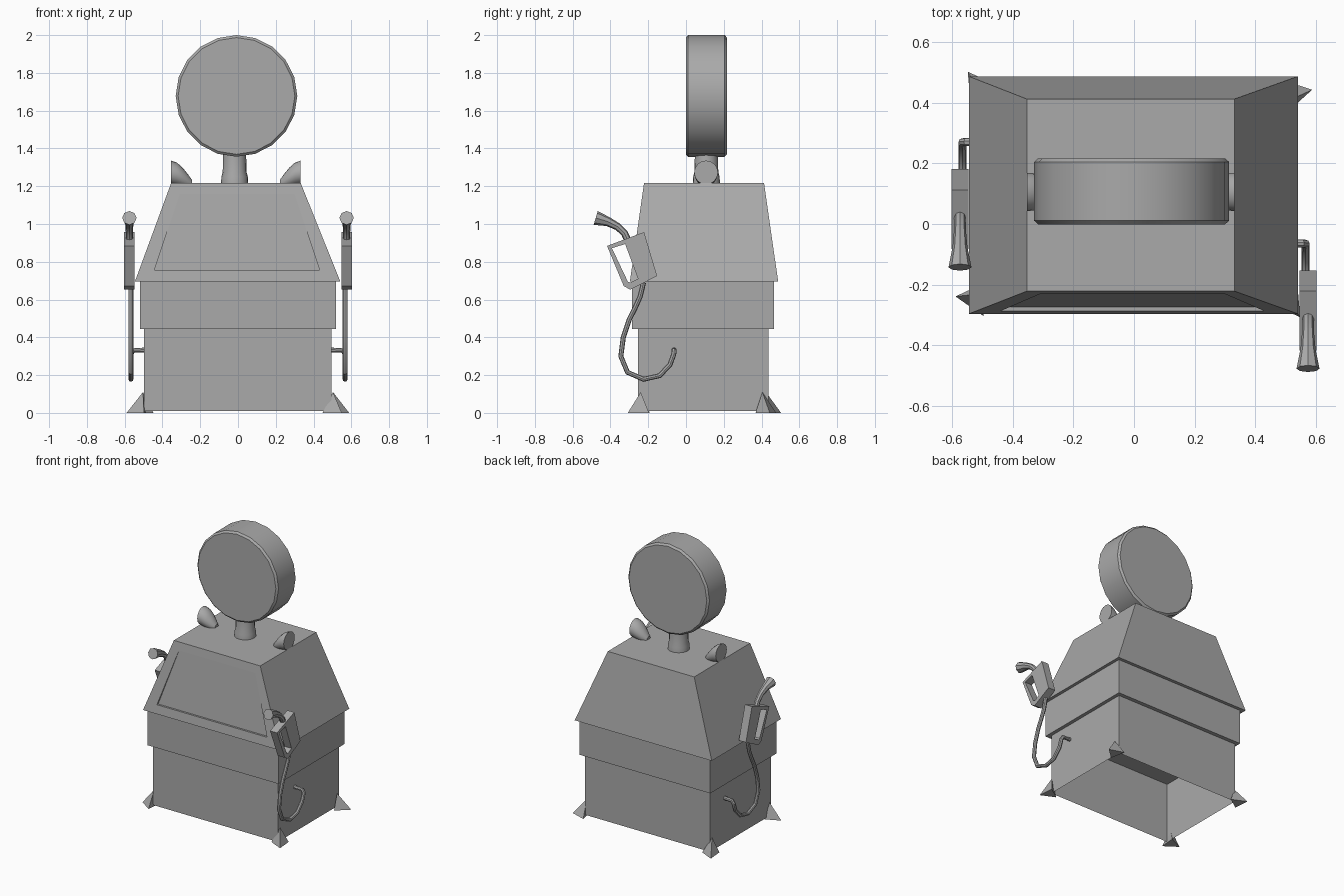
import bpy, bmesh, math
from mathutils import Vector

cube = bpy.data.objects.get("Cube")
if cube:
    bpy.data.objects.remove(cube, do_unlink=True)

grey = bpy.data.materials.new("plain grey")
grey.use_nodes = True
colour = (0.4, 0.4, 0.4, 1)
grey.diffuse_color = colour
grey.node_tree.nodes["Principled BSDF"].inputs["Base Color"].default_value = colour


def finish(name, bm, smooth=False):
    bmesh.ops.recalc_face_normals(bm, faces=bm.faces)
    mesh = bpy.data.meshes.new(name)
    bm.to_mesh(mesh)
    bm.free()
    mesh.materials.append(grey)
    obj = bpy.data.objects.new(name, mesh)
    bpy.context.collection.objects.link(obj)
    if smooth:
        bpy.ops.object.select_all(action="DESELECT")
        obj.select_set(True)
        bpy.context.view_layer.objects.active = obj
        bpy.ops.object.shade_smooth_by_angle(angle=math.radians(35))
    return obj


def bridge(bm, a, b):
    n = len(a)
    for i in range(n):
        j = (i + 1) % n
        bm.faces.new((a[i], a[j], b[j], b[i]))


def tapered_box(low, high, z0, z1, closed=True):
    """Box from two rectangles given as (x0, x1, y0, y1)."""
    bm = bmesh.new()
    rings = []
    for (x0, x1, y0, y1), z in ((low, z0), (high, z1)):
        corners = ((x0, y0), (x1, y0), (x1, y1), (x0, y1))
        rings.append([bm.verts.new((x, y, z)) for x, y in corners])
    bridge(bm, *rings)
    bm.faces.new(rings[1])
    if closed:
        bm.faces.new(rings[0])
    bmesh.ops.recalc_face_normals(bm, faces=bm.faces)
    return bm


def loft(name, u, v, rings, sides=20):
    """Round rings (centre, radius) in the plane of u and v, joined and capped."""
    bm = bmesh.new()
    u, v = Vector(u), Vector(v)
    loops = []
    for centre, r in rings:
        angles = [math.tau * i / sides for i in range(sides)]
        loops.append([bm.verts.new(Vector(centre) + r * (math.cos(a) * u + math.sin(a) * v))
                      for a in angles])
    for a, b in zip(loops, loops[1:]):
        bridge(bm, a, b)
    bm.faces.new(loops[0])
    bm.faces.new(loops[-1])
    return finish(name, bm, True)


def tube(name, points, radii, depth, sides_res=2):
    """Swept round tube with a radius factor at each point."""
    curve = bpy.data.curves.new(name, "CURVE")
    curve.dimensions = "3D"
    curve.bevel_depth = depth
    curve.bevel_resolution = sides_res
    curve.use_fill_caps = True
    spline = curve.splines.new("POLY")
    spline.points.add(len(points) - 1)
    for p, co, r in zip(spline.points, points, radii):
        p.co = (*co, 1)
        p.radius = r
    temp = bpy.data.objects.new(name + "_path", curve)
    bpy.context.collection.objects.link(temp)
    bpy.context.view_layer.update()
    mesh = bpy.data.meshes.new_from_object(temp.evaluated_get(bpy.context.evaluated_depsgraph_get()))
    bpy.data.objects.remove(temp, do_unlink=True)
    bm = bmesh.new()
    bm.from_mesh(mesh)
    bpy.data.meshes.remove(mesh)
    bmesh.ops.remove_doubles(bm, verts=bm.verts, dist=0.0001)
    return finish(name, bm, True)


# Cabinet: open-bottomed base, wider band, tapered hood
base = (-0.497, 0.495, -0.254, 0.437)
finish("base_cabinet", tapered_box(base, base, 0.01, 0.445, closed=False))
band = (-0.518, 0.52, -0.285, 0.465)
finish("middle_band", tapered_box(band, band, 0.445, 0.695))

bm = tapered_box((-0.546, 0.542, -0.297, 0.488), (-0.354, 0.332, -0.222, 0.413), 0.695, 1.217)

# Front panel sunk into the hood, deepest along its bottom edge
front = min(bm.faces, key=lambda f: f.calc_center_median().y)
for recess in ((0, 0), (0.014, 0.002)):
    bmesh.ops.inset_individual(bm, faces=[front], thickness=0.01)
    middle = front.calc_center_median()
    for vert in front.verts:
        low = vert.co.z < middle.z
        side = 1 if vert.co.x > middle.x else -1
        z = 0.757 if low else 1.16
        y = -0.297 + (z - 0.695) * 0.075 / 0.522
        vert.co = (side * (0.437 if low else 0.303) - 0.005, y + recess[0 if low else 1], z)
finish("hood", bm)

# Round sign with a bevelled rim, on a flared neck
cx, cy, cz = -0.008, 0.108, 1.678
profile = ((-0.109, 0.309), (-0.097, 0.322), (0.097, 0.322), (0.109, 0.309))
loft("round_sign", (1, 0, 0), (0, 0, 1), [((cx, cy + d, cz), r) for d, r in profile])
loft("sign_neck", (1, 0, 0), (0, 1, 0),
     [((-0.018, cy, z), r) for z, r in ((1.21, 0.072), (1.25, 0.07), (1.275, 0.063), (1.38, 0.061))])

# Bullet lamps facing outward on the hood
for side, name in ((1, "left_lamp"), (-1, "right_lamp")):
    shape = ((0, 1.273, 0.063), (0.03, 1.264, 0.061), (0.06, 1.247, 0.052),
             (0.09, 1.226, 0.036), (0.11, 1.212, 0.022))
    loft(name, (0, 1, 0), (0, 0, 1),
         [((side * (0.343 - d) - 0.011, 0.106, z), r) for d, z, r in shape], 16)

# Three-sided spike feet at the corners
feet = {"front_right_foot": (-0.525, -0.245, 175), "back_left_foot": (0.525, 0.43, 12),
        "front_left_foot": (0.512, -0.255, -55), "back_right_foot": (-0.512, 0.45, 125)}
for name, (x, y, turn) in feet.items():
    bm = bmesh.new()
    ring = []
    for k in range(3):
        a = math.radians(turn + 120 * k)
        ring.append(bm.verts.new((x + 0.065 * math.cos(a), y + 0.065 * math.sin(a), 0)))
    apex = bm.verts.new((math.copysign(0.503, x), y * 0.94, 0.11))
    bm.faces.new(ring)
    for k in range(3):
        bm.faces.new((ring[k], ring[(k + 1) % 3], apex))
    finish(name, bm)

# Fuel nozzles with looped handle, flared spout and hose; one set per side
outer = ((-0.418, 0.884), (-0.222, 0.957), (-0.153, 0.725), (-0.295, 0.652), (-0.33, 0.672))
inner = ((-0.392, 0.872), (-0.322, 0.894), (-0.254, 0.71), (-0.295, 0.69), (-0.308, 0.695))
hose = ((-0.225, 0.69), (-0.243, 0.615), (-0.27, 0.555), (-0.30, 0.495), (-0.332, 0.40),
        (-0.345, 0.30), (-0.31, 0.215), (-0.225, 0.178), (-0.14, 0.197), (-0.085, 0.255),
        (-0.065, 0.31))
spout = ((-0.478, 1.032), (-0.412, 1.012), (-0.36, 0.985), (-0.325, 0.95), (-0.305, 0.905))
for side, label, shift in ((1, "left", 0), (-1, "right", 0.335)):
    x = side * 0.575

    bm = bmesh.new()
    loops = []
    for dx, outline in ((-0.028, outer), (0.028, outer), (0.028, inner), (-0.028, inner)):
        loops.append([bm.verts.new((x + dx, y + shift, z)) for y, z in outline])
    for k in range(4):
        bridge(bm, loops[k], loops[(k + 1) % 4])
    finish(label + "_nozzle_handle", bm)

    tube(label + "_nozzle_spout", [(x, y + shift, z) for y, z in spout],
         (2.0, 1.3, 1.05, 1, 1), 0.019)

    hx = side * 0.567
    path = [(hx, y + shift, z) for y, z in hose]
    path += [(side * 0.555, shift - 0.064, 0.33), (side * 0.485, shift - 0.064, 0.333)]
    tube(label + "_hose", path, [1] * len(path), 0.0135)
